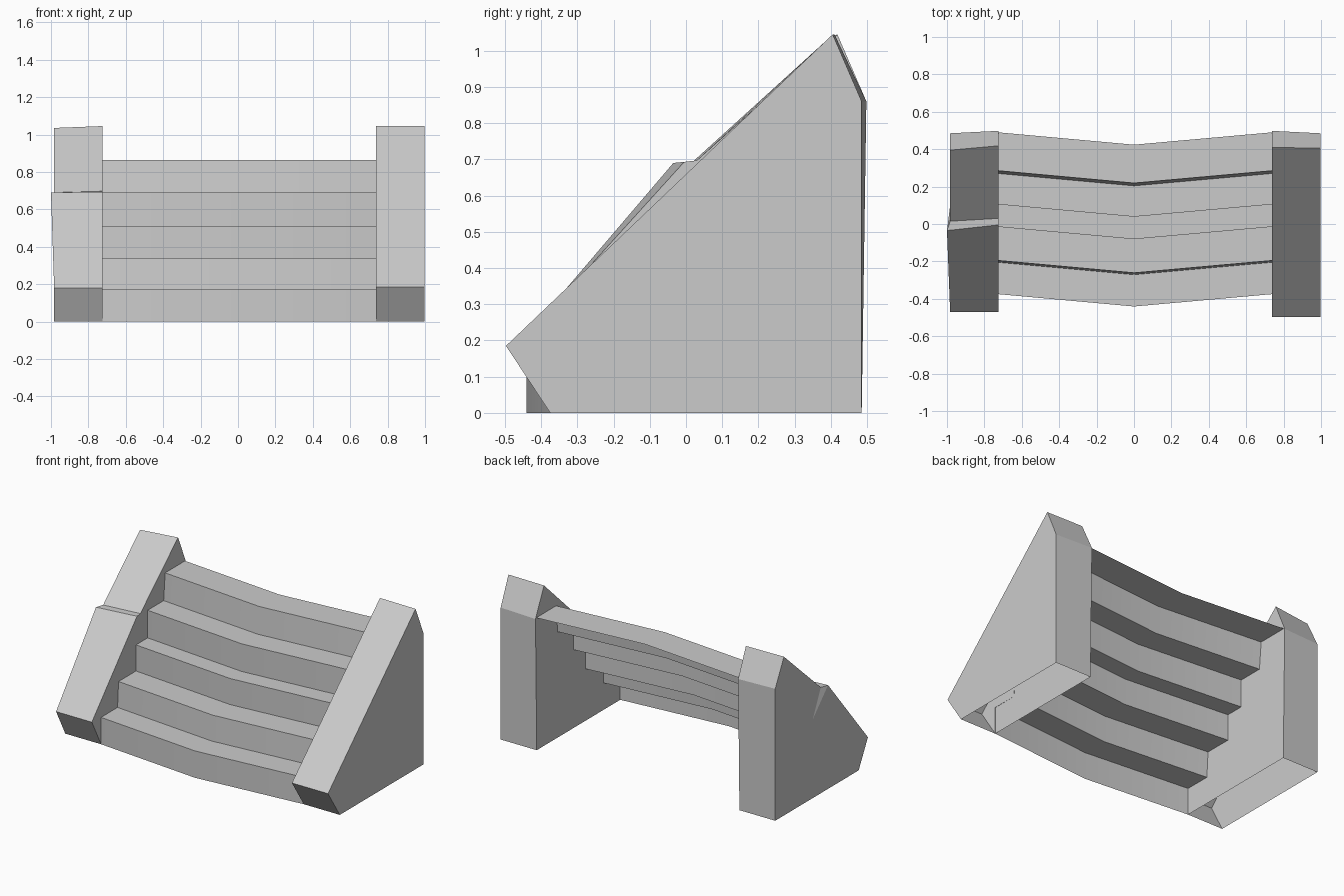
import bpy, math

cube = bpy.data.objects.get("Cube")
if cube:
    bpy.data.objects.remove(cube)

stone = bpy.data.materials.new("grey stone")
stone.use_nodes = True
GREY = (0.6, 0.6, 0.6, 1)
stone.diffuse_color = GREY
stone.node_tree.nodes["Principled BSDF"].inputs["Base Color"].default_value = GREY


def add_mesh(name, verts, faces):
    mesh = bpy.data.meshes.new(name)
    mesh.from_pydata(verts, [], faces)
    mesh.materials.append(stone)
    obj = bpy.data.objects.new(name, mesh)
    bpy.context.collection.objects.link(obj)
    return obj


def side_wall(name, outer, inner, outer_faces):
    """Hollow wall, open underneath; both outlines run from back bottom to front bottom."""
    n = len(inner)
    k = len(outer)
    rim = [(i, i + 1, k + i + 1, k + i) for i in range(n - 1)]
    return add_mesh(name, outer + inner, rim + outer_faces + [tuple(range(k + n - 1, k - 1, -1))])


def at_x(x, outline):
    return [(x, y, z) for y, z in outline]


# Steps: a folded sheet, bowed forward in the middle
profile = [(-0.375, 0), (-0.375, 0.175), (-0.205, 0.175), (-0.195, 0.34),
           (-0.015, 0.34), (-0.015, 0.51), (0.105, 0.51), (0.105, 0.69),
           (0.27, 0.69), (0.285, 0.865), (0.49, 0.865)]
verts = []
for x, bow in ((-0.726, 0), (0, -0.066), (0.738, 0)):
    verts += at_x(x, [(y + bow, z) for y, z in profile])
n = len(profile)
faces = [(c * n + i, (c + 1) * n + i, (c + 1) * n + i + 1, c * n + i + 1)
         for c in range(2) for i in range(n - 1)]
steps = add_mesh("steps", verts, faces)
bpy.context.view_layer.objects.active = steps
steps.select_set(True)
bpy.ops.object.shade_smooth_by_angle(angle=math.radians(30))
steps.select_set(False)

# Left wall: plain wedge
left_outer = at_x(0.997, [(0.485, 0), (0.485, 0.86), (0.405, 1.045), (-0.497, 0.185), (-0.375, 0)])
left_inner = at_x(0.737, [(0.485, 0), (0.498, 0.86), (0.41, 1.045), (-0.497, 0.185), (-0.375, 0)])
side_wall("left_wall", left_outer, left_inner, [(4, 3, 2, 1, 0)])

# Right wall: wedge with a raised ledge whose outer corner flares sideways
right_outer = at_x(-0.983, [(0.485, 0), (0.485, 0.86), (0.395, 1.035), (0.015, 0.69),
                            (-0.035, 0.69), (-0.47, 0.18), (-0.375, 0), (0.1, 0.51)])
right_outer[4] = (-1.0, -0.035, 0.69)
right_inner = at_x(-0.725, [(0.485, 0), (0.498, 0.86), (0.418, 1.045), (0.03, 0.697),
                            (-0.005, 0.693), (-0.47, 0.18), (-0.375, 0)])
side_wall("right_wall", right_outer, right_inner,
          [(5, 4, 7), (4, 3, 7), (0, 1, 2, 3, 7, 5, 6)])
